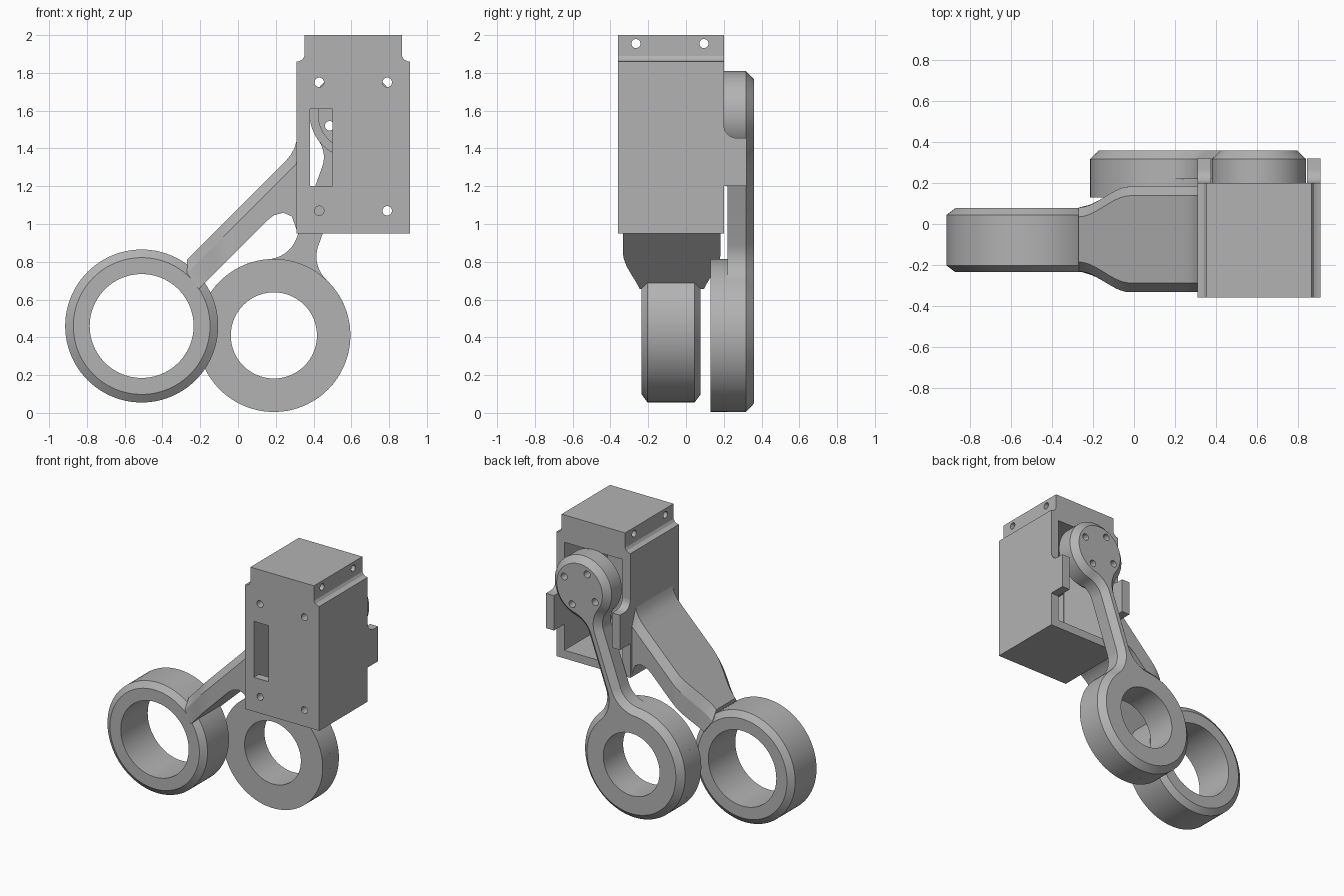
import bpy, bmesh
from math import sin, cos, pi, sqrt, atan2, asin, radians
from mathutils import Vector

if "Cube" in bpy.data.objects:
    bpy.data.objects.remove(bpy.data.objects["Cube"], do_unlink=True)

grey = bpy.data.materials.new("plain_grey")
grey.use_nodes = True
grey.diffuse_color = (0.45, 0.45, 0.45, 1)
grey.node_tree.nodes["Principled BSDF"].inputs["Base Color"].default_value = grey.diffuse_color


def loft(name, rings, closed=False):
    """Skin a list of equal point loops; cap the ends or close into a loop."""
    bm = bmesh.new()
    loops = [[bm.verts.new(p) for p in r] for r in rings]
    n = len(loops[0])
    pairs = list(zip(loops, loops[1:]))
    if closed:
        pairs.append((loops[-1], loops[0]))
    else:
        bm.faces.new(loops[0])
        bm.faces.new(loops[-1])
    for a, b in pairs:
        for i in range(n):
            j = (i + 1) % n
            bm.faces.new((a[i], a[j], b[j], b[i]))
    bmesh.ops.recalc_face_normals(bm, faces=bm.faces)
    me = bpy.data.meshes.new(name)
    bm.to_mesh(me)
    bm.free()
    me.materials.append(grey)
    ob = bpy.data.objects.new(name, me)
    bpy.context.collection.objects.link(ob)
    return ob


def in_plane(pts, y):
    return [(x, y, z) for x, z in pts]


def along_x(pts, x):
    return [(x, y, z) for y, z in pts]


def rect(a0, a1, b0, b1):
    return [(a0, b0), (a1, b0), (a1, b1), (a0, b1)]


def circle(a, b, r, n=96):
    return [(a + r * cos(2 * pi * i / n), b + r * sin(2 * pi * i / n)) for i in range(n)]


def block_y(name, pts, y0, y1):
    return loft(name, [in_plane(pts, y0), in_plane(pts, y1)])


def block_x(name, pts, x0, x1):
    return loft(name, [along_x(pts, x0), along_x(pts, x1)])


def turned(name, centre, section):
    """Ring about a y axis from a closed (radius, y) section."""
    return loft(name, [in_plane(circle(*centre, r), y) for r, y in section], closed=True)


def activate(ob):
    bpy.ops.object.select_all(action='DESELECT')
    ob.select_set(True)
    bpy.context.view_layer.objects.active = ob


def cut(ob, cutters):
    for c in cutters:
        activate(ob)
        m = ob.modifiers.new("cut", 'BOOLEAN')
        m.operation, m.solver, m.object = 'DIFFERENCE', 'EXACT', c
        bpy.ops.object.modifier_apply(modifier=m.name)
        bpy.data.objects.remove(c, do_unlink=True)


# Housing: stepped box, open at the back
half = [(0.30, 0.95), (0.30, 1.86), (0.285, 1.862), (0.268, 1.872), (0.257, 1.89), (0.257, 2.0)]
MID = 0.61
outline = [(MID + x, z) for x, z in half] + [(MID - x, z) for x, z in reversed(half)]
housing = block_y("housing", outline, -0.36, 0.2)
tools = [block_y("cavity_cutter", rect(0.375, 0.845, 1.01, 1.8), -0.3, 0.4),
         block_y("slot_cutter", rect(0.38, 0.5, 1.2, 1.61), -0.5, -0.2)]
for x in (0.43, 0.79):
    for z in (1.07, 1.75):
        tools.append(block_y("screw_cutter", circle(x, z, 0.025, 24), -0.5, -0.2))
for y in (-0.265, 0.095):
    tools.append(block_x("pin_cutter", circle(y, 1.955, 0.024, 24), 0, 1.2))
cut(housing, tools)

# Rear stops on both side walls, blended into the housing
fillet = [(0.27 - 0.07 * sin(t * pi / 16), 1.525 - 0.07 * cos(t * pi / 16)) for t in range(9)]
stop = [(0.2, 1.2), (0.32, 1.2), (0.32, 1.455)] + fillet
block_x("right_stop", stop, 0.31, 0.375)
block_x("left_stop", stop, 0.845, 0.91)

# Fixed finger ring, bevelled on both faces
turned("fixed_ring", (-0.51, 0.46),
       [(0.275, -0.235), (0.362, -0.235), (0.405, -0.203), (0.405, 0.045), (0.362, 0.077), (0.275, 0.077)])


# Fixed arm: widens from the ring to the housing, bevelled along the top
def half_width(x):
    t = min(max((x + 0.27) / 0.25, 0), 1)
    return 0.155 + 0.103 * t * t * (3 - 2 * t)


def line(a, b, n=20):
    return [Vector(a).lerp(Vector(b), i / n) for i in range(n + 1)]


top = line((-0.27, 0.81), (0.23, 1.31)) + [(0.26, 1.342), (0.282, 1.37), (0.3, 1.405), (0.31, 1.44)]
low = line((-0.21, 0.655), (0.15, 1.015)) + [(0.19, 1.046), (0.24, 1.06), (0.285, 1.04), (0.31, 0.97)]
CY, BEV = -0.075, 0.045
sections = []
for (xt, zt), (xb, zb) in zip(top, low):
    ht, hb, zm = half_width(xt), half_width(xb), xt + 1.01
    side = [(xb, hb, zb), (xt, ht, zm), (xt, ht - BEV, zt)]
    sections.append([(x, CY + h, z) for x, h, z in side] + [(x, CY - h, z) for x, h, z in reversed(side)])
loft("fixed_arm", sections)

# Moving lever: ring and hub joined by a filleted neck
RING, HUB = Vector((0.19, 0.41)), Vector((0.61, 1.58))
AXIS = (HUB - RING).normalized()
SIDE = Vector((AXIS.y, -AXIS.x))
LENGTH = (HUB - RING).length


def lever_outline(inset):
    """Closed outline in the xz plane, shrunk evenly by inset."""
    w = 0.061 - inset

    def end(radius, f, n):
        # Arc from the far pole to the neck, then the fillet
        r, f = radius - inset, f + inset
        s = sqrt((r + f) ** 2 - (w + f) ** 2)
        a = asin((w + f) / (r + f))
        arc = [(r * cos(t), r * sin(t)) for t in (pi - (pi - a) * i / n for i in range(n + 1))]
        arc += [(s - f * cos(t), w + f - f * sin(t)) for t in (a + (pi / 2 - a) * i / 12 for i in range(1, 13))]
        return arc

    one = end(0.405, 0.17, 48)
    one += [(LENGTH - u, v) for u, v in reversed(end(0.23, 0.15, 40))]
    both = one + [(u, -v) for u, v in reversed(one[1:-1])]
    return [tuple(RING + AXIS * u + SIDE * v) for u, v in both]


lever = loft("lever", [in_plane(lever_outline(0), 0.22), in_plane(lever_outline(0), 0.317),
                       in_plane(lever_outline(0.045), 0.36)])
tools = [block_y("ring_cutter", circle(*RING, 0.228), 0, 0.5)]
for k in range(4):
    a = atan2(-0.06, -0.125) + k * pi / 2
    tools.append(block_y("hub_cutter", circle(HUB.x + 0.139 * cos(a), HUB.y + 0.139 * sin(a), 0.025, 24), 0, 0.5))
cut(lever, tools)

# Raised front lips of the lever ring and hub
turned("lever_ring_lip", RING, [(0.228, 0.13), (0.405, 0.13), (0.405, 0.22), (0.228, 0.22)])
turned("hub_lip", HUB, [(0.185, 0.2), (0.23, 0.2), (0.23, 0.22), (0.185, 0.22)])

for ob in bpy.context.scene.objects:
    if ob.type == 'MESH':
        activate(ob)
        bpy.ops.object.shade_smooth_by_angle(angle=radians(25))
